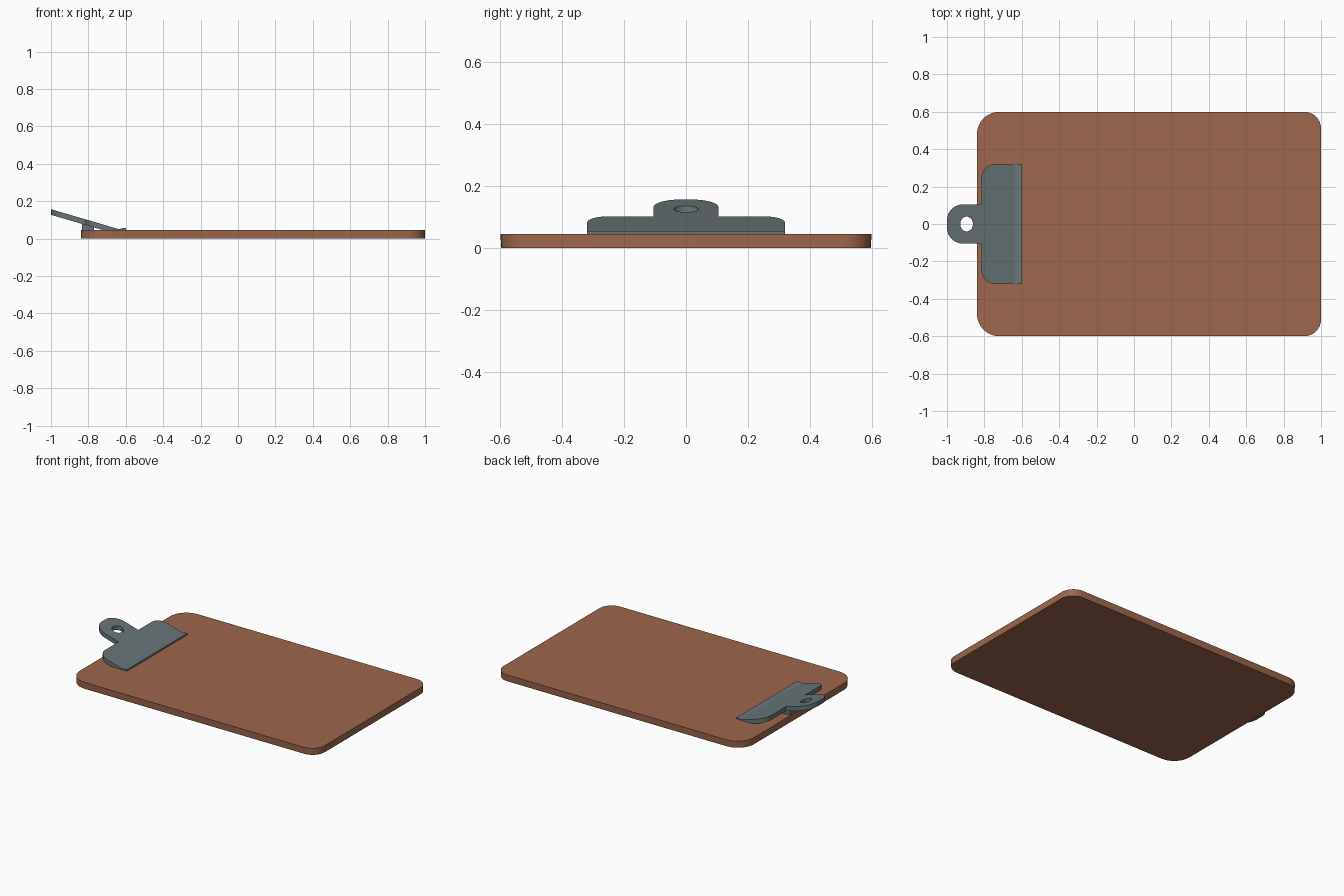
import bpy, bmesh, math
from mathutils import Vector

if "Cube" in bpy.data.objects:
    bpy.data.objects.remove(bpy.data.objects["Cube"])


def material(name, rgb):
    m = bpy.data.materials.new(name)
    m.diffuse_color = (*rgb, 1)
    m.use_nodes = True
    m.node_tree.nodes["Principled BSDF"].inputs["Base Color"].default_value = m.diffuse_color
    return m


brown = material("brown hardboard", (0.34, 0.135, 0.075))
steel = material("grey steel", (0.14, 0.175, 0.185))


def rounded(corners, steps=8):
    """Outline from (x, y, radius) right-angle corners."""
    pts = []
    for i, (x, y, r) in enumerate(corners):
        p = Vector((x, y, 0))
        if r == 0:
            pts.append(p)
            continue
        q, n = corners[i - 1], corners[(i + 1) % len(corners)]
        a = (Vector((q[0], q[1], 0)) - p).normalized()
        b = (Vector((n[0], n[1], 0)) - p).normalized()
        for k in range(steps + 1):
            t = k / steps * math.pi / 2
            pts.append(p + r * (a + b) - r * (b * math.cos(t) + a * math.sin(t)))
    return pts


def plate(name, loops, top, bottom, mat, cuts=(), taper=1.0):
    """Fill outline loops, add creases at cuts, thicken between top(x) and bottom(x)."""
    bm = bmesh.new()
    for pts in loops:
        vs = [bm.verts.new(p) for p in pts]
        for i, v in enumerate(vs):
            bm.edges.new((vs[i - 1], v))
    bmesh.ops.triangle_fill(bm, use_beauty=True, edges=bm.edges[:])
    for x in cuts:
        bmesh.ops.bisect_plane(bm, geom=bm.verts[:] + bm.edges[:] + bm.faces[:],
                               plane_co=(x, 0, 0), plane_no=(1, 0, 0))
    upper = bm.verts[:]
    ext = bmesh.ops.extrude_face_region(bm, geom=bm.faces[:], use_keep_orig=True)
    lower = [g for g in ext["geom"] if isinstance(g, bmesh.types.BMVert)]
    for v in upper:
        v.co.z = top(v.co.x)
    for v in lower:
        v.co.z = bottom(v.co.x)
        v.co.y *= taper
    bmesh.ops.recalc_face_normals(bm, faces=bm.faces[:])
    me = bpy.data.meshes.new(name)
    bm.to_mesh(me)
    bm.free()
    me.materials.append(mat)
    ob = bpy.data.objects.new(name, me)
    bpy.context.collection.objects.link(ob)
    bpy.context.view_layer.objects.active = ob
    ob.select_set(True)
    bpy.ops.object.shade_smooth_by_angle(angle=math.radians(25))
    ob.select_set(False)
    return ob


# Board with larger corners at the clip end
plate("board",
      [rounded([(-0.84, -0.6, 0.12), (1, -0.6, 0.09), (1, 0.6, 0.09), (-0.84, 0.6, 0.12)])],
      lambda x: 0.045, lambda x: 0.0, brown, taper=0.995)


# Sloping clip with a flat gripping lip, a hanging tab and a hole
def clip_top(x):
    if x > -0.635:
        return 0.05 + 0.006 * min(1, (x + 0.635) / 0.015)
    return 0.05 + (-0.635 - x) * 0.107 / 0.365


def clip_bottom(x):
    return max(0.044, clip_top(x) - 0.03)


half = [(-1, -0.105, 0.085), (-0.815, -0.105, 0), (-0.815, -0.32, 0.07), (-0.6, -0.32, 0)]
outline = half + [(x, -y, r) for x, y, r in reversed(half)]
hole = [Vector((-0.895 + 0.034 * math.cos(t), 0.04 * math.sin(t), 0))
        for t in (2 * math.pi * k / 20 for k in range(20))]
plate("clip", [rounded(outline), hole], clip_top, clip_bottom, steel,
      cuts=(-0.617, -0.635, -0.718))

# Spring mount hidden under the clip
plate("spring_mount",
      [rounded([(-0.835, -0.09, 0), (-0.77, -0.09, 0), (-0.77, 0.09, 0), (-0.835, 0.09, 0)])],
      lambda x: clip_bottom(x) + 0.004, lambda x: 0.043, steel)
